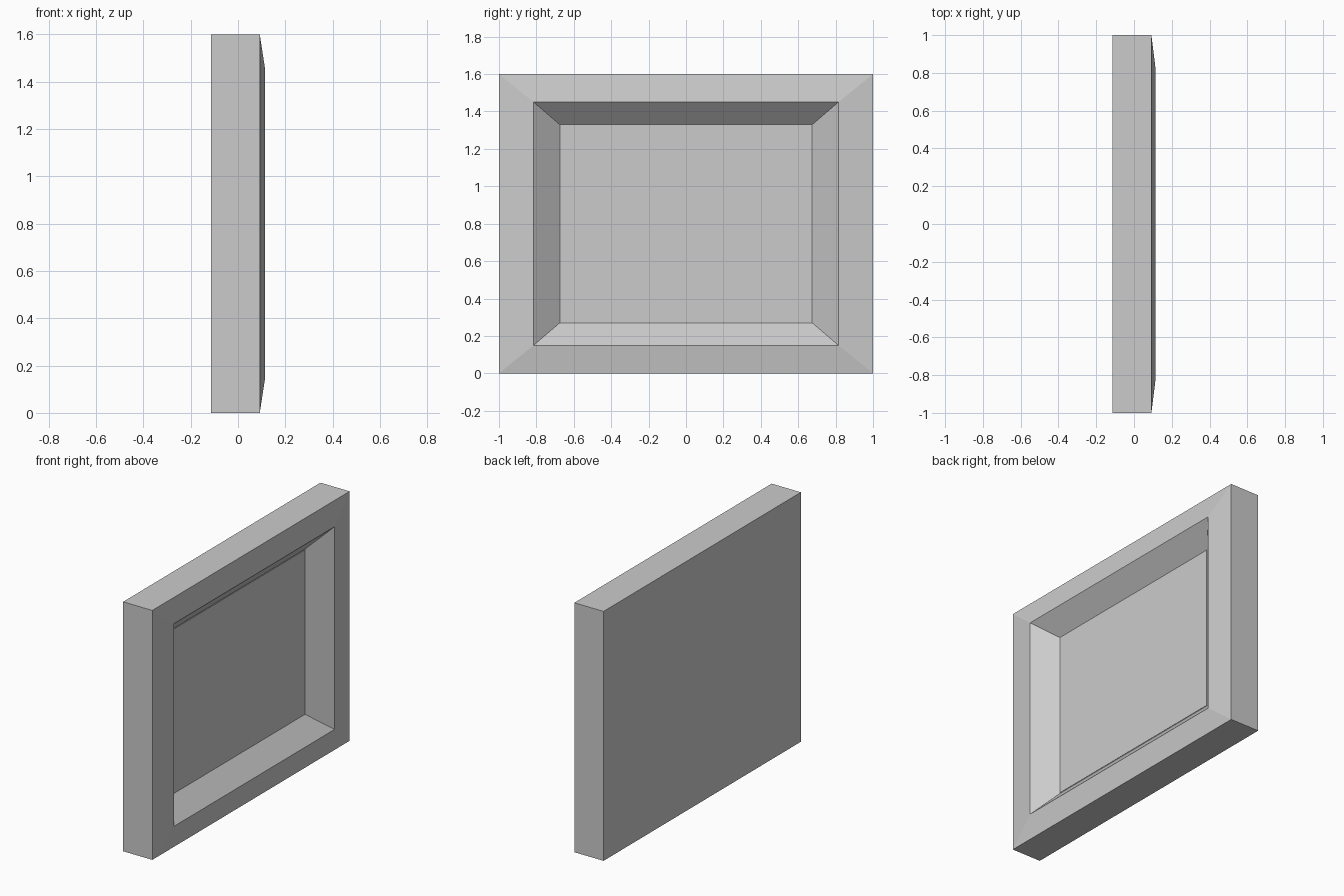
import bpy, bmesh

if "Cube" in bpy.data.objects:
    bpy.data.objects.remove(bpy.data.objects["Cube"])

grey = bpy.data.materials.new("neutral_grey")
grey.diffuse_color = (0.6, 0.6, 0.6, 1)
grey.use_nodes = True
grey.node_tree.nodes["Principled BSDF"].inputs["Base Color"].default_value = grey.diffuse_color
MID_Z = 0.8


def loft(name, rings):
    """Loft centred rectangles (x, half width, half height) along x, capped at both ends."""
    bm = bmesh.new()
    loops = [[bm.verts.new((x, sy * w, MID_Z + sz * h))
              for sy, sz in ((-1, -1), (1, -1), (1, 1), (-1, 1))] for x, w, h in rings]
    for a, b in zip(loops, loops[1:]):
        for i in range(4):
            j = (i + 1) % 4
            bm.faces.new((a[i], a[j], b[j], b[i]))
    bm.faces.new(loops[0][::-1])
    bm.faces.new(loops[-1])
    bmesh.ops.recalc_face_normals(bm, faces=bm.faces[:])
    mesh = bpy.data.meshes.new(name)
    bm.to_mesh(mesh)
    bm.free()
    mesh.materials.append(grey)
    obj = bpy.data.objects.new(name, mesh)
    bpy.context.collection.objects.link(obj)
    return obj


# Housing: flat back, straight sides, raised bevelled border, sloping recess
loft("housing", [
    (-0.115, 1.0, 0.8),
    (0.092, 1.0, 0.8),
    (0.115, 0.815, 0.65),
    (0.003, 0.675, 0.53),
])

# Screen: thin plate on the recess floor
loft("screen", [
    (0.001, 0.672, 0.527),
    (0.006, 0.672, 0.527),
])
